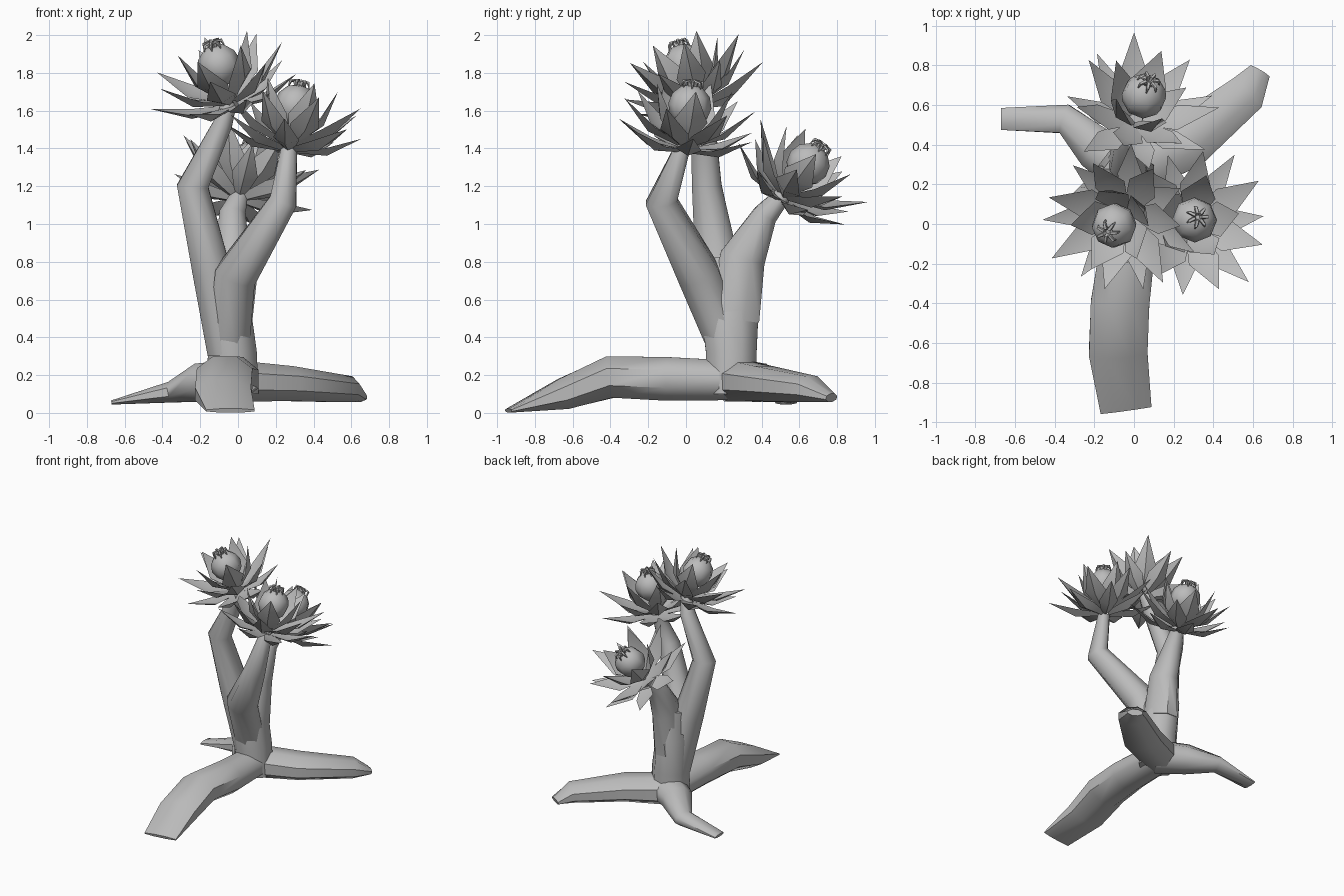
import bpy, bmesh, math
from mathutils import Vector

cube = bpy.data.objects.get("Cube")
if cube:
    bpy.data.objects.remove(cube, do_unlink=True)

GREY = (0.5, 0.5, 0.5, 1)
mat = bpy.data.materials.new("stone grey")
mat.use_nodes = True
mat.diffuse_color = GREY
mat.node_tree.nodes["Principled BSDF"].inputs["Base Color"].default_value = GREY


def finish(name, bm, angle):
    bmesh.ops.recalc_face_normals(bm, faces=bm.faces)
    mesh = bpy.data.meshes.new(name)
    bm.to_mesh(mesh)
    bm.free()
    mesh.materials.append(mat)
    obj = bpy.data.objects.new(name, mesh)
    bpy.context.collection.objects.link(obj)
    bpy.ops.object.select_all(action='DESELECT')
    obj.select_set(True)
    bpy.context.view_layer.objects.active = obj
    bpy.ops.object.shade_smooth_by_angle(angle=math.radians(angle))
    return obj


def add_tube(bm, points, ref, sides=8):
    """Sweep an ellipse along points of (x, y, z, half width, half height)."""
    centres = [Vector(p[:3]) for p in points]
    rings = []
    for i, p in enumerate(points):
        tangent = (centres[min(i + 1, len(points) - 1)] - centres[max(i - 1, 0)]).normalized()
        side = tangent.cross(ref).normalized()
        up = side.cross(tangent)
        ring = []
        for k in range(sides):
            a = math.tau * (k + 0.5) / sides
            ring.append(bm.verts.new(centres[i] + side * p[3] * math.cos(a) + up * p[4] * math.sin(a)))
        rings.append(ring)
    for a, b in zip(rings, rings[1:]):
        for k in range(sides):
            n = (k + 1) % sides
            bm.faces.new((a[k], a[n], b[n], b[k]))
    bm.faces.new(rings[0])
    bm.faces.new(rings[-1])


def tube(name, points, ref):
    bm = bmesh.new()
    add_tube(bm, points, Vector(ref))
    finish(name, bm, 50)


def add_petal(bm, angle, reach, rise, start, half_width):
    """Pointed folded leaf with a keel underneath, growing from the z axis."""
    out = Vector((math.cos(angle), math.sin(angle), 0))
    side = Vector((-out.y, out.x, 0))
    base = out * 0.03 + Vector((0, 0, start))
    tip = out * reach + Vector((0, 0, rise))
    below = (tip - base).cross(side).normalized()
    if below.z > 0:
        below = -below
    mid = base.lerp(tip, 0.45) + below * 0.025
    root = [bm.verts.new(base + v) for v in (side * 0.03, below * 0.02, side * -0.03)]
    belly = [bm.verts.new(mid + v) for v in
             (side * half_width, below * 0.035, side * -half_width, below * 0.015)]
    end = bm.verts.new(tip)
    for k in range(4):
        bm.faces.new((belly[k], belly[(k + 1) % 4], end))
    for k in range(2):
        bm.faces.new((root[k], root[k + 1], belly[k + 1], belly[k]))
    bm.faces.new((root[0], belly[0], belly[3]))
    bm.faces.new((root[2], belly[3], belly[2]))
    bm.faces.new((root[0], belly[3], root[2]))
    bm.faces.new(root)


def flower(name, base, axis, turn):
    rotation = Vector((0, 0, 1)).rotation_difference(Vector(axis))
    # Rings of petals: count, reach, rise, start, half width
    petals = bmesh.new()
    rings = [(5, 0.21, 0.36, 0.07, 0.09), (7, 0.36, 0.27, 0.05, 0.08), (7, 0.39, 0.13, 0.02, 0.07)]
    for r, (count, reach, rise, start, width) in enumerate(rings):
        for k in range(count):
            angle = turn + math.tau * (k + r * 0.5) / count
            vary = 1 + 0.07 * math.sin(k * 2.4 + r + turn)
            add_petal(petals, angle, reach * vary, rise, start, width)
    # Bud with small curled stamens on its crown
    bud = bmesh.new()
    bmesh.ops.create_uvsphere(bud, u_segments=8, v_segments=6, radius=0.115)
    bmesh.ops.translate(bud, verts=bud.verts, vec=(0, 0, 0.25))
    stamens = bmesh.new()
    for k in range(7):
        a = math.tau * k / 7
        c, s = math.cos(a), math.sin(a)
        path = [(r * c, r * s, z, w, w) for r, z, w in
                ((0.012, 0.34, 0.01), (0.025, 0.385, 0.011), (0.05, 0.38, 0.009), (0.058, 0.35, 0.003))]
        add_tube(stamens, path, Vector((-s, c, 0)), 5)
    for part, bm, angle in (("petals", petals, 35), ("bud", bud, 60), ("stamens", stamens, 50)):
        obj = finish(name + "_" + part, bm, angle)
        obj.rotation_mode = 'QUATERNION'
        obj.rotation_quaternion = rotation
        obj.location = base


UP, BACK = (0, 0, 1), (0, 1, 0)

# Trunk and its three branches
tube("trunk", [(-0.03, 0.24, 0.1, 0.15, 0.14), (-0.03, 0.24, 0.32, 0.14, 0.145),
               (-0.06, 0.23, 0.6, 0.13, 0.17), (-0.08, 0.22, 0.82, 0.09, 0.12)], BACK)
tube("left_branch", [(-0.07, 0.22, 0.32, 0.1, 0.12), (-0.14, 0.17, 0.75, 0.11, 0.13),
                     (-0.24, 0.11, 1.2, 0.09, 0.085), (-0.08, 0.09, 1.53, 0.055, 0.07),
                     (-0.04, 0.06, 1.66, 0.04, 0.04)], BACK)
tube("right_branch", [(-0.05, 0.22, 0.35, 0.12, 0.11), (-0.01, 0.07, 0.73, 0.12, 0.12),
                      (0.24, -0.13, 1.12, 0.08, 0.09), (0.27, -0.02, 1.4, 0.045, 0.045)], BACK)
tube("back_branch", [(-0.04, 0.25, 0.5, 0.12, 0.15), (-0.03, 0.3, 0.82, 0.1, 0.13),
                     (-0.03, 0.42, 1.05, 0.075, 0.07), (0.01, 0.52, 1.16, 0.045, 0.045)], BACK)

# Spreading roots
tube("front_root", [(-0.03, 0.34, 0.17, 0.13, 0.11), (-0.03, -0.1, 0.18, 0.15, 0.125),
                    (-0.07, -0.4, 0.19, 0.16, 0.12), (-0.08, -0.65, 0.1, 0.16, 0.09),
                    (-0.04, -0.94, 0.012, 0.14, 0.012)], UP)
tube("right_root", [(-0.06, 0.26, 0.17, 0.14, 0.12), (0.26, 0.41, 0.155, 0.15, 0.1),
                    (0.57, 0.66, 0.125, 0.11, 0.075), (0.635, 0.77, 0.08, 0.06, 0.025)], UP)
tube("left_root", [(0, 0.25, 0.17, 0.14, 0.12), (-0.19, 0.38, 0.16, 0.12, 0.11),
                   (-0.35, 0.53, 0.11, 0.08, 0.06), (-0.67, 0.53, 0.055, 0.06, 0.012)], UP)

# Flowers
flower("left_flower", (-0.03, 0.06, 1.61), (-0.28, -0.27, 0.92), 0.5)
flower("right_flower", (0.27, -0.01, 1.38), (0.14, 0.12, 0.97), 0.1)
flower("back_flower", (0.0, 0.5, 1.12), (0.2, 0.58, 0.78), 1.2)
